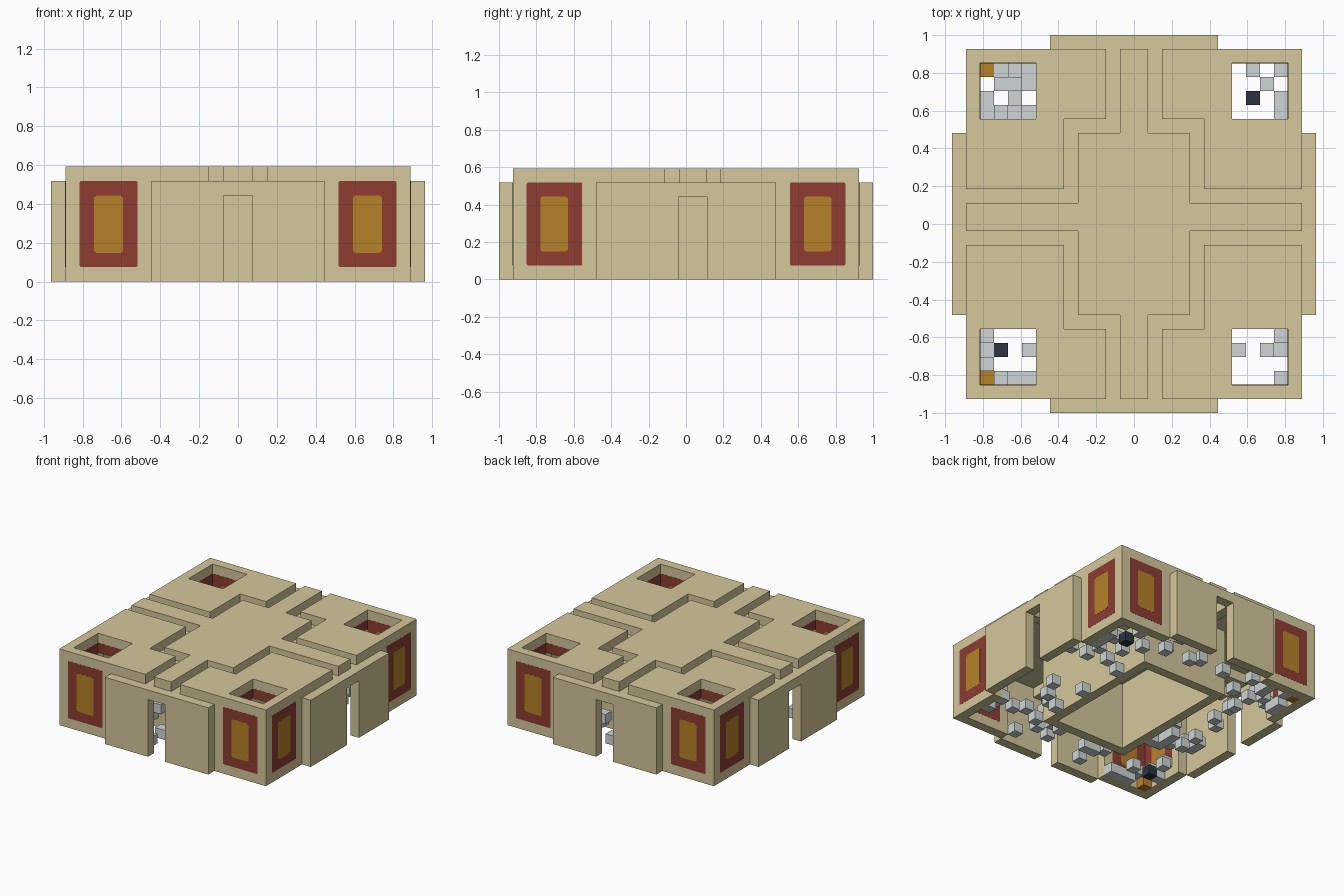
import bpy, bmesh, random
from mathutils import Vector

cube = bpy.data.objects.get("Cube")
if cube:
    bpy.data.objects.remove(cube, do_unlink=True)

U = 2 / 27  # one block


def material(name, rgb):
    m = bpy.data.materials.new(name)
    m.use_nodes = True
    m.diffuse_color = (*rgb, 1)
    m.node_tree.nodes["Principled BSDF"].inputs["Base Color"].default_value = (*rgb, 1)
    return m


SAND = material("sandstone", (0.66, 0.58, 0.33))
RED = material("brick_red", (0.27, 0.046, 0.031))
GOLD = material("gold", (0.47, 0.22, 0.022))
GREY = material("light_grey", (0.62, 0.66, 0.66))
DARK = material("dark_slate", (0.025, 0.035, 0.052))


def finish(name, bm, mat):
    bmesh.ops.remove_doubles(bm, verts=bm.verts, dist=0.001)
    bmesh.ops.scale(bm, verts=bm.verts, vec=(U, U, U))
    mesh = bpy.data.meshes.new(name)
    bm.to_mesh(mesh)
    bm.free()
    mesh.materials.append(mat)
    ob = bpy.data.objects.new(name, mesh)
    bpy.context.collection.objects.link(ob)


def blocks(name, cells, mat):
    """Join unit blocks, keeping only the outer faces. A cell is its low corner."""
    cells = set(cells)
    bm = bmesh.new()
    for c in cells:
        mid = Vector(c) + Vector((.5, .5, .5))
        for axis in range(3):
            for sign in (-1, 1):
                near = list(c)
                near[axis] += sign
                if tuple(near) in cells:
                    continue
                n, s, t = Vector(), Vector(), Vector()
                n[axis] = sign / 2
                s[(axis + 1) % 3] = 0.5
                t[(axis + 2) % 3] = 0.5 * sign
                bm.faces.new([bm.verts.new(mid + n + p) for p in
                              (-s - t, s - t, s + t, t - s)])
    finish(name, bm, mat)


def fill(rule):
    return [(i, j - .5, k) for i in range(-13, 13) for j in range(-13, 14)
            for k in range(8) if rule(i + .5, j, k)]


# Rules below use block centres; the side doors sit half a block off centre
def hole(x, y):
    return 7 < abs(x) < 11 and 7.5 < abs(y) < 11.5


def wall_rule(x, y, z):
    ax, ay = abs(x), abs(y)
    if z < 6 and (ax < 1 or -.5 < y < 1.5):
        return False
    corner = z < 7 and ax < 12 and ay < 12.5 and (
        (ay > 11.5 and ax > 6) or (ax > 11 and ay > 6.5))
    porch = z < 7 and ((ay > 12.5 and ax < 6) or (ax > 12 and ay < 6.5))
    return corner or porch


def core_rule(x, y, z):
    ax, ay = abs(x), abs(y)
    return z < 6 and ax < 5 and ay < 7.5 and not (ax < 4 and ay < 6.5)


def roof_rule(x, y, z):
    """Thin raised slabs, with sunken strips one block lower between them."""
    ax, ay = abs(x), abs(y)
    if z < 6 or ax > 12 or ay > 12.5 or hole(x, y):
        return False
    centre = ax < 4 and ay < 6.5
    ridge = ax < 1 or -.5 < y < 1.5
    clear = y > 2.5 or y < -1.5
    corner = (ax > 5 and clear) or (ax > 2 and ay > 7.5)
    raised = centre or ridge or corner
    return raised == (z == 7)


blocks("outer_walls", fill(wall_rule), SAND)
blocks("central_room_walls", fill(core_rule), SAND)
blocks("roof", fill(roof_rule), SAND)


def plate(bm, axis, pos, side, mid, half, z0, z1, cut, thick):
    """Thin plate with clipped corners on a wall at pos that faces side."""
    outline = [(-half + cut, z0), (half - cut, z0), (half, z0 + cut), (half, z1 - cut),
               (half - cut, z1), (cut - half, z1), (-half, z1 - cut), (-half, z0 + cut)]
    rings = []
    for d in (0, side * thick):
        ring = []
        for u, z in outline:
            co = Vector((mid + u, mid + u, z))
            co[axis] = pos + d
            ring.append(bm.verts.new(co))
        rings.append(ring)
    a, b = rings
    bm.faces.new(a)
    bm.faces.new(b)
    for i in range(len(a)):
        j = (i + 1) % len(a)
        bm.faces.new((a[i], a[j], b[j], b[i]))


# Painted panels, on both faces of each wall end
red, gold, lining = bmesh.new(), bmesh.new(), bmesh.new()
for axis, face, mid in ((0, 12, 9.5), (1, 12.5, 9)):
    for s in (-1, 1):
        for m in (-mid, mid):
            for pos, side in ((face * s, s), ((face - 1) * s, -s)):
                plate(red, axis, pos, side, m, 2, 1, 7, .08, .012)
                plate(gold, axis, pos, side, m, 1, 2, 6, .15, .024)
            # red lining under the skylight edge
            plate(lining, axis, (face - 5) * s, s, m, 2, 6, 7, .01, .012)
for name, bm, mat in (("red_panels", red, RED), ("gold_panels", gold, GOLD),
                      ("skylight_lining", lining, RED)):
    bmesh.ops.recalc_face_normals(bm, faces=bm.faces)
    finish(name, bm, mat)

# Loose blocks under the skylights, rows from back to front
ROOMS = {(-11, 10.5): ("oggg", ".ggg", "g.g.", "gggg"),
         (7, 10.5): (".g.g", "..g.", ".d.g", "...g"),
         (-11, -8.5): ("g...", "gd.g", "g...", "oggg"),
         (7, -8.5): ("...g", "g.gg", "....", "...g")}
random.seed(4)
loose = {"g": [], "o": [], "d": []}
for (x, y), rows in ROOMS.items():
    for r, row in enumerate(rows):
        for c, key in enumerate(row):
            if key != ".":
                z = random.choice((0, 0, 1, 2)) if key == "g" else 0
                loose[key].append((x + c, y - r, z))

# More loose blocks around the central room, leaving the doorways clear
for x, y, z in fill(lambda x, y, z: z == 0 and abs(x) < 11 and abs(y) < 11.5):
    cx, cy = x + .5, y + .5
    inner = abs(cx) < 5 and abs(cy) < 7.5
    path = abs(cx) < 1 or -.5 < cy < 1.5
    if not (inner or path or hole(cx, cy)) and random.random() < .28:
        loose["g"].append((x, y, random.choice((0, 0, 1, 2))))

blocks("grey_loose_blocks", loose["g"], GREY)
blocks("gold_loose_blocks", loose["o"], GOLD)
blocks("dark_loose_blocks", loose["d"], DARK)
